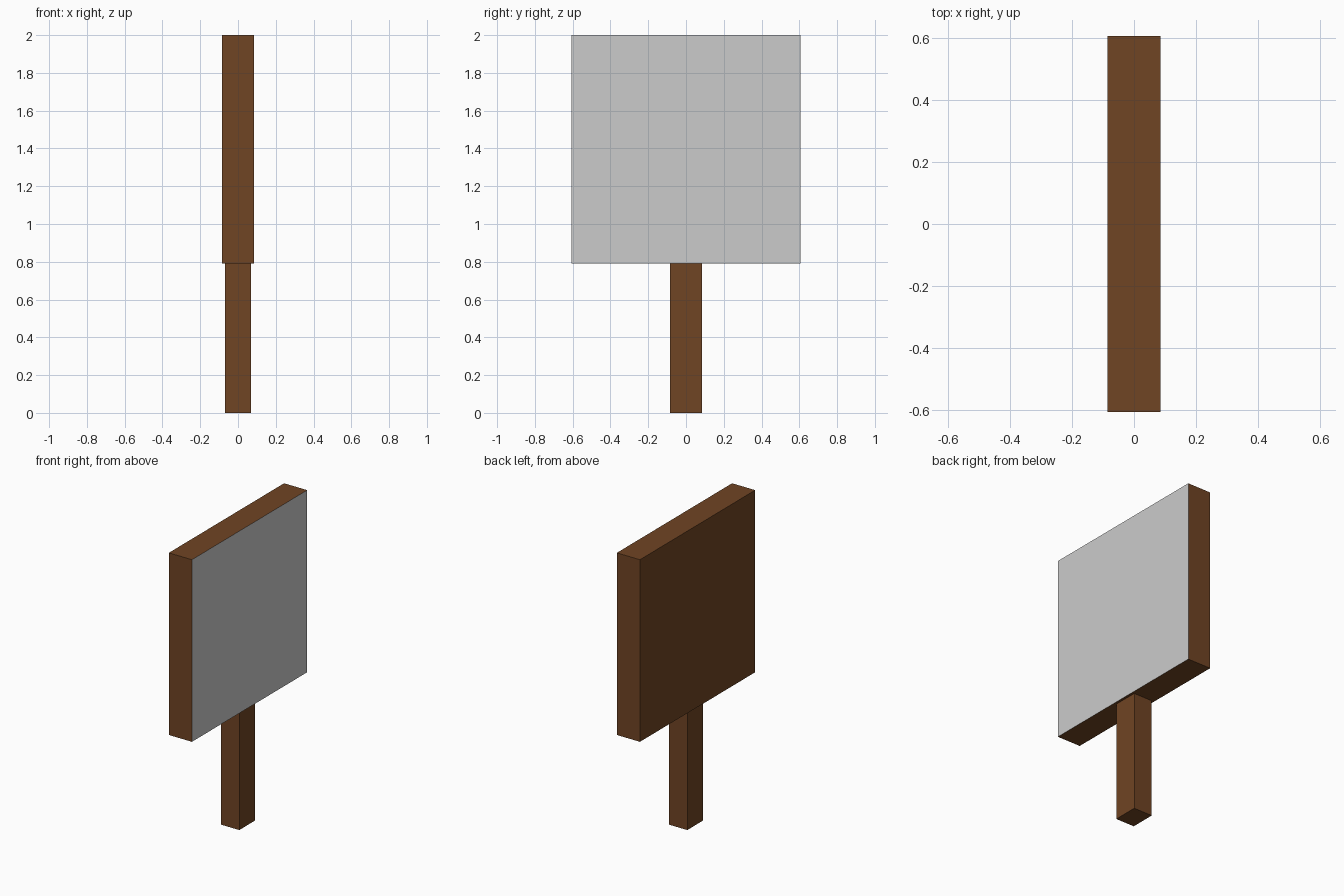
import bpy, bmesh
from mathutils import Matrix, Vector

if "Cube" in bpy.data.objects:
    bpy.data.objects.remove(bpy.data.objects["Cube"])

wood = bpy.data.materials.new("wood")
wood.diffuse_color = (0.16, 0.058, 0.017, 1)
wood.use_nodes = True
wood.node_tree.nodes["Principled BSDF"].inputs["Base Color"].default_value = wood.diffuse_color


def finish(name, bm, material=None):
    mesh = bpy.data.meshes.new(name)
    bm.to_mesh(mesh)
    bm.free()
    if material:
        mesh.materials.append(material)
    obj = bpy.data.objects.new(name, mesh)
    bpy.context.collection.objects.link(obj)
    return obj


def box(size, z_bottom):
    bm = bmesh.new()
    centre = Vector((0, 0, z_bottom + size[2] / 2))
    bmesh.ops.create_cube(bm, size=1, matrix=Matrix.LocRotScale(centre, None, Vector(size)))
    bm.normal_update()
    return bm


def keep_right_face(bm, keep):
    drop = [f for f in bm.faces if (f.normal.x > 0.9) != keep]
    bmesh.ops.delete(bm, geom=drop, context='FACES')


BOARD = (0.17, 1.21, 1.21)
BOARD_Z = 0.79

# Post
finish("post", box((0.136, 0.167, BOARD_Z), 0), wood)

# Wooden board, open on the +x side where the sign face closes it
board = box(BOARD, BOARD_Z)
keep_right_face(board, False)
finish("board", board, wood)

# Plain grey sign face
face = box(BOARD, BOARD_Z)
keep_right_face(face, True)
finish("sign_face", face)
